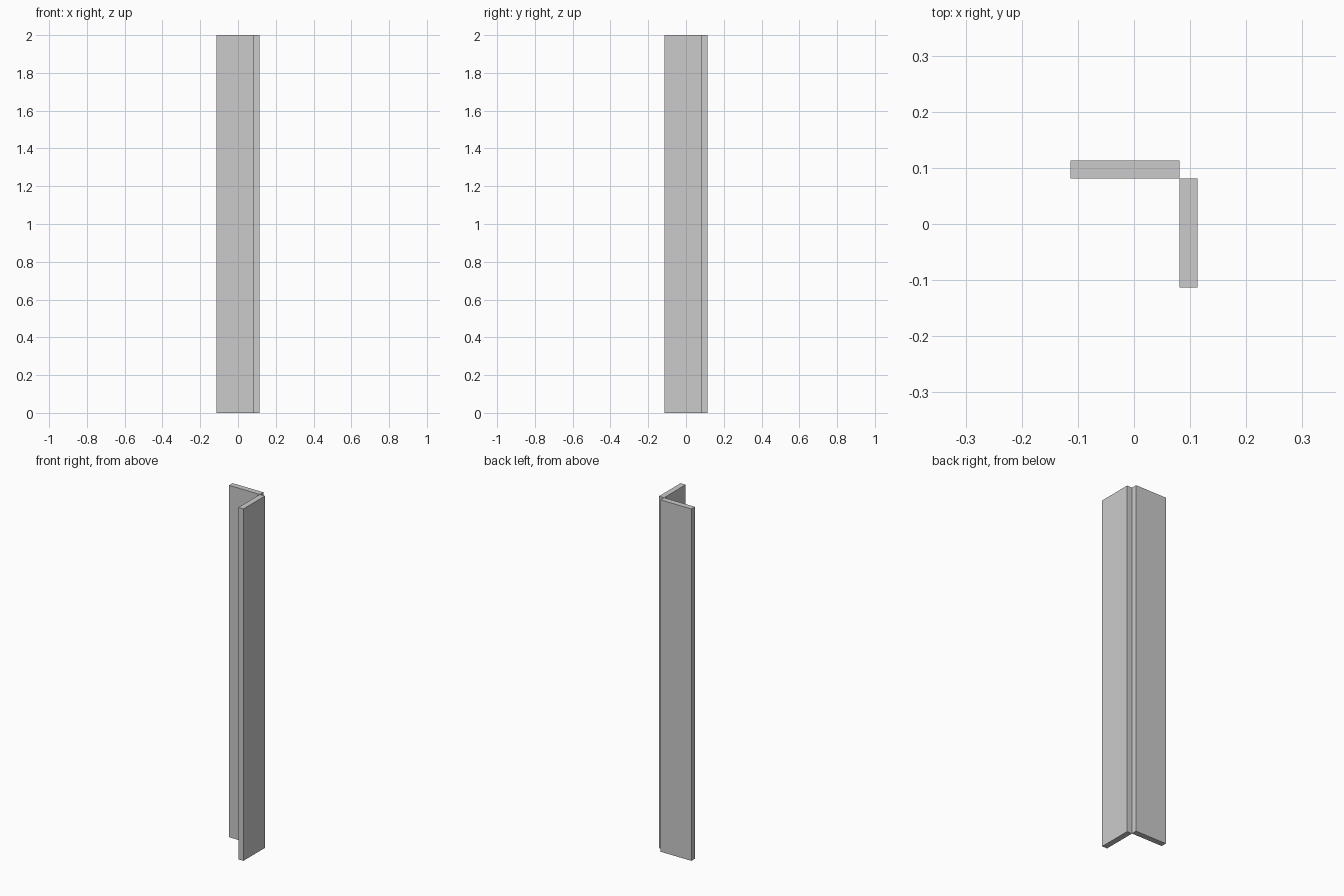
import bpy

if "Cube" in bpy.data.objects:
    bpy.data.objects.remove(bpy.data.objects["Cube"])

HALF = 0.113      # half of the overall footprint
INNER = 0.081     # inner faces of the two boards
HEIGHT = 2.0


def board(name, x0, x1, y0, y1):
    bpy.ops.mesh.primitive_cube_add(
        size=1, location=((x0 + x1) / 2, (y0 + y1) / 2, HEIGHT / 2))
    ob = bpy.context.object
    ob.name = name
    ob.scale = (x1 - x0, y1 - y0, HEIGHT)
    bpy.ops.object.transform_apply(location=False, rotation=False, scale=True)
    return ob


# Two upright boards meeting edge to edge, leaving an open outer corner notch
board("back_board", -HALF, INNER, INNER, HALF)
board("right_board", INNER, HALF, -HALF, INNER)
